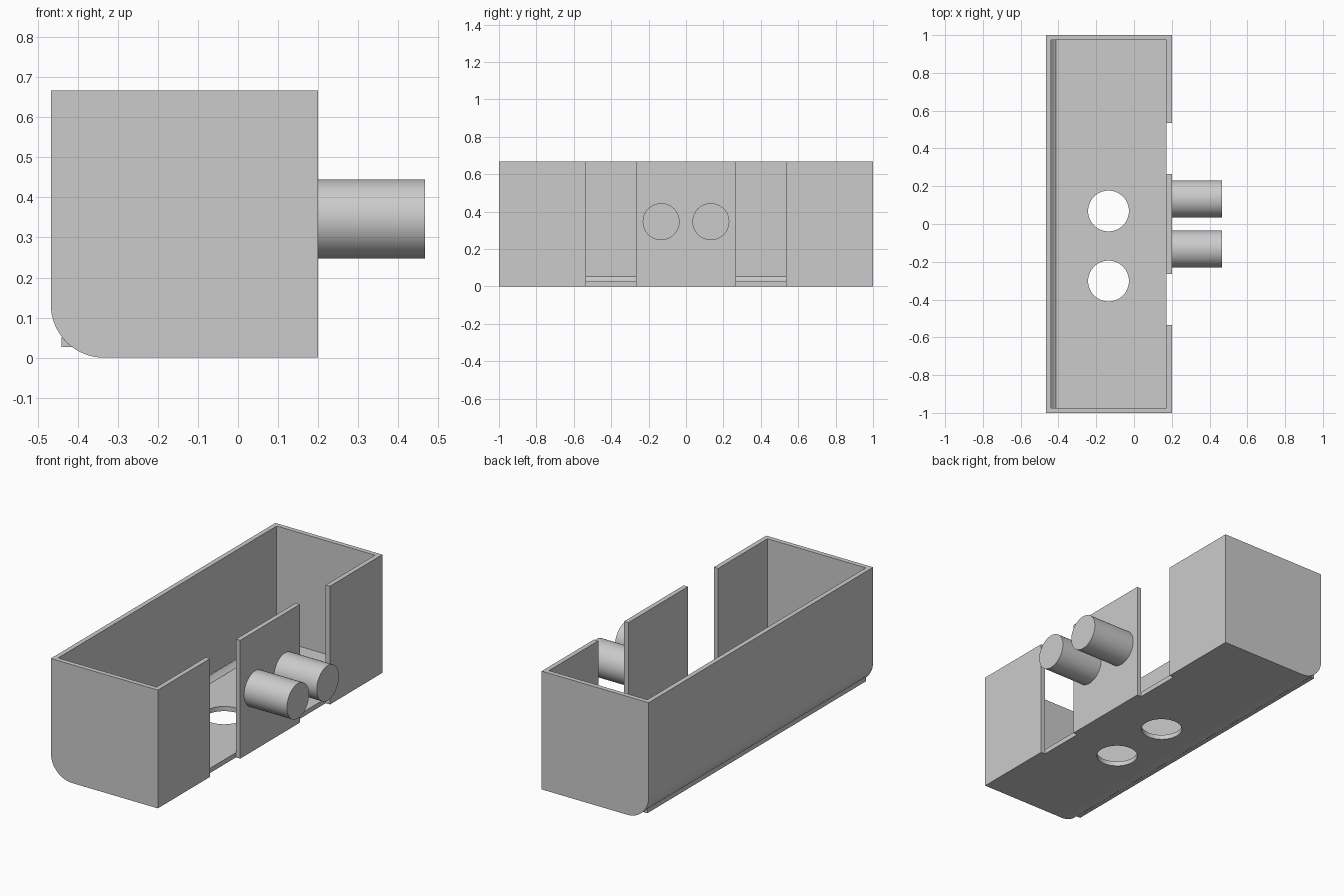
import bpy
import bmesh
from math import cos, sin, pi, radians
from mathutils import Matrix, Vector

cube = bpy.data.objects.get("Cube")
if cube:
    bpy.data.objects.remove(cube, do_unlink=True)

# Main sizes
LEFT, RIGHT, TIP = -0.467, 0.2, 0.467
HEIGHT, WALL, ROUND = 0.667, 0.0267, 0.133

grey = bpy.data.materials.new("plain grey")
grey.use_nodes = True
grey.diffuse_color = (0.6, 0.6, 0.6, 1)
grey.node_tree.nodes["Principled BSDF"].inputs["Base Color"].default_value = (0.6, 0.6, 0.6, 1)


def finish(name, bm):
    bmesh.ops.recalc_face_normals(bm, faces=bm.faces)
    mesh = bpy.data.meshes.new(name)
    bm.to_mesh(mesh)
    bm.free()
    mesh.materials.append(grey)
    obj = bpy.data.objects.new(name, mesh)
    bpy.context.collection.objects.link(obj)
    return obj


def extrude_y(name, profile, half):
    """Extrude an (x, z) outline from -half to half along y."""
    bm = bmesh.new()
    face = bm.faces.new([bm.verts.new((x, -half, z)) for x, z in profile])
    out = bmesh.ops.extrude_face_region(bm, geom=[face])
    verts = [g for g in out["geom"] if isinstance(g, bmesh.types.BMVert)]
    bmesh.ops.translate(bm, verts=verts, vec=(0, 2 * half, 0))
    return finish(name, bm)


def box(name, low, high):
    low, high = Vector(low), Vector(high)
    bm = bmesh.new()
    bmesh.ops.create_cube(bm, size=1, matrix=Matrix.Translation((low + high) / 2)
                          @ Matrix.Diagonal((high - low).to_4d()))
    return finish(name, bm)


def cylinder(name, centre, radius, depth, turn=Matrix()):
    bm = bmesh.new()
    bmesh.ops.create_cone(bm, cap_ends=True, segments=64, radius1=radius, radius2=radius,
                          depth=depth, matrix=Matrix.Translation(centre) @ turn)
    return finish(name, bm)


def activate(obj):
    bpy.ops.object.select_all(action='DESELECT')
    obj.select_set(True)
    bpy.context.view_layer.objects.active = obj


def cut(target, cutter):
    cutter.hide_render = True
    mod = target.modifiers.new("cut", 'BOOLEAN')
    mod.operation, mod.solver, mod.object = 'DIFFERENCE', 'EXACT', cutter
    activate(target)
    bpy.ops.object.modifier_apply(modifier=mod.name)
    bpy.data.objects.remove(cutter, do_unlink=True)


def smooth(obj):
    activate(obj)
    bpy.ops.object.shade_smooth_by_angle(angle=radians(30))


def arc(start, end, steps):
    """Points on the rounded lower edge, angles in degrees."""
    angles = [radians(start + (end - start) * i / steps) for i in range(steps + 1)]
    return [(LEFT + ROUND + ROUND * cos(a), ROUND + ROUND * sin(a)) for a in angles]


# Open tray with one rounded lower edge
tray = extrude_y("tray", arc(180, 270, 16) + [(RIGHT, 0), (RIGHT, HEIGHT), (LEFT, HEIGHT)], 1)
inner = 1 - WALL
cut(tray, box("cavity_cutter", (LEFT + WALL, -inner, WALL), (RIGHT - WALL, inner, 1)))

# Two full-height slots in the side wall
for side in (-1, 1):
    y = side * 0.4
    cut(tray, box("slot_cutter", (RIGHT - WALL, y - 0.134, -0.1), (RIGHT + 0.1, y + 0.134, 1)))

# Two round holes through the floor
for y in (0.069, -0.302):
    cut(tray, cylinder("hole_cutter", (-0.135, y, 0), 0.108, 0.2))
smooth(tray)

# Thin square-cornered strip along the rounded edge
strip = arc(217, 233, 3) + [(LEFT + WALL, WALL)]
extrude_y("corner_strip", strip, inner)

# Pair of round pegs on the middle panel
for label, y in (("front_peg", -0.133), ("back_peg", 0.133)):
    peg = cylinder(label, ((RIGHT + TIP) / 2, y, 0.346), 0.0985, TIP - RIGHT,
                   Matrix.Rotation(pi / 2, 4, 'Y'))
    smooth(peg)
